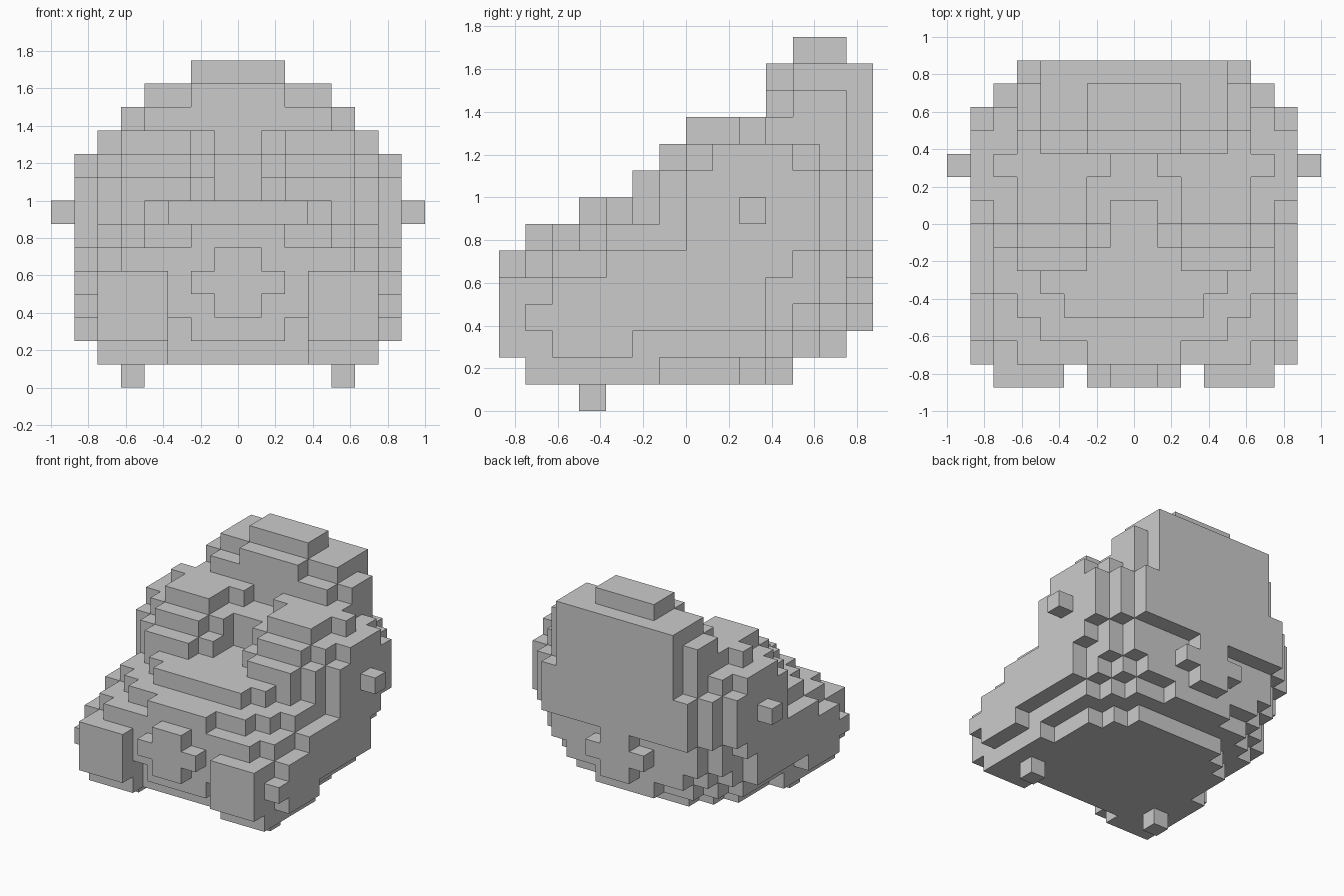
import bpy, bmesh
from mathutils import Vector

if "Cube" in bpy.data.objects:
    bpy.data.objects.remove(bpy.data.objects["Cube"])

UNIT = 0.125
cells = {}  # grid cell -> part name

grey = bpy.data.materials.new("plain grey")
grey.use_nodes = True
COLOUR = (0.6, 0.6, 0.6, 1)
grey.diffuse_color = COLOUR
grey.node_tree.nodes["Principled BSDF"].inputs["Base Color"].default_value = COLOUR


def block(part, x, y, z):
    """Fill a box of grid cells and its mirror image across x."""
    for i in range(*x):
        for j in range(*y):
            for k in range(*z):
                for side in (i, -1 - i):
                    cells.setdefault((side, j, k), part)


def layer(part, z, *spans):
    """Fill one level from spans of (inner x, outer x, front y, back y)."""
    for inner, outer, front, back in spans:
        block(part, (inner, outer), (front, back), z)


def plus(part, y):
    """A raised plus shape on the front or back."""
    block(part, (0, 1), y, (3, 6))
    block(part, (0, 2), y, (4, 5))


# underside, narrowing towards the back
layer("base", (1, 2), (0, 3, -5, 4), (3, 6, -6, -1), (3, 5, -1, 2), (3, 4, 2, 3))
layer("base", (2, 3), (0, 2, -6, 6), (2, 4, -5, 5), (3, 6, -6, 3), (4, 5, 3, 4))

# main body
layer("body", (3, 4), (0, 4, -6, 6), (4, 5, -6, 5), (5, 6, -6, 4))
layer("body", (4, 5), (0, 5, -6, 6), (5, 6, -6, 5))
layer("body", (5, 6), (0, 5, -6, 6), (5, 6, -5, 5))

# stepped front slope
layer("slope", (6, 7), (0, 2, -6, 6), (2, 4, -5, 6), (4, 5, -4, 6), (5, 6, -3, 6))
layer("slope", (7, 8), (0, 3, -4, 6), (3, 4, -3, 6), (4, 5, -2, 6), (5, 6, -1, 6))

# paired ridges with a central groove
layer("ridges", (8, 9), (0, 1, 1, 6), (1, 2, -1, 6), (2, 5, -2, 6), (5, 6, -1, 6))
layer("ridges", (9, 10), (0, 1, 1, 6), (1, 2, 0, 6), (2, 5, -1, 6), (5, 6, 0, 5))
layer("ridges", (10, 11), (1, 6, 2, 3), (2, 5, 0, 3))

# tall back with its stepped crown
layer("tall_back", (10, 11), (0, 5, 3, 6))
layer("tall_back", (11, 12), (0, 4, 3, 6), (4, 5, 4, 6))
layer("tall_back", (12, 13), (0, 2, 3, 6), (2, 4, 4, 6))
layer("crown", (13, 14), (0, 2, 4, 6))
block("back_panel", (0, 4), (6, 7), (9, 13))
block("back_panel", (0, 5), (6, 7), (6, 9))

# side plates: (front y, back y, bottom z, top z)
for front, back, bottom, top in (
    (-6, -5, 3, 4), (-5, -3, 2, 5), (-3, -2, 2, 6), (-2, 0, 3, 6),
    (0, 1, 3, 9), (1, 3, 3, 10), (3, 4, 5, 10), (4, 5, 6, 9),
):
    block("side_plates", (6, 7), (front, back), (bottom, top))

# small attached parts
plus("front_plus", (-7, -6))
plus("rear_plus", (6, 7))
block("front_pads", (3, 6), (-7, -6), (2, 5))
block("side_knobs", (7, 8), (2, 3), (7, 8))
block("feet", (4, 5), (-4, -3), (0, 1))


def build(part):
    """Skin the outer faces of one part and merge them into flat panels."""
    bm = bmesh.new()
    for cell, owner in cells.items():
        if owner != part:
            continue
        for axis in range(3):
            for sign in (-1, 1):
                step = Vector([sign * (a == axis) for a in range(3)])
                if tuple(int(c + s) for c, s in zip(cell, step)) in cells:
                    continue
                u = Vector([float(a == (axis + 1) % 3) for a in range(3)]) / 2
                v = step.cross(u)
                middle = Vector(cell) + Vector((0.5, 0.5, 0.5)) + step / 2
                corners = (-u - v, u - v, u + v, v - u)
                bm.faces.new([bm.verts.new((middle + c) * UNIT) for c in corners])
    bmesh.ops.remove_doubles(bm, verts=bm.verts, dist=UNIT / 50)
    bmesh.ops.dissolve_limit(bm, angle_limit=0.01, verts=bm.verts, edges=bm.edges)
    mesh = bpy.data.meshes.new(part)
    bm.to_mesh(mesh)
    bm.free()
    mesh.materials.append(grey)
    bpy.context.collection.objects.link(bpy.data.objects.new(part, mesh))


for name in dict.fromkeys(cells.values()):
    build(name)
